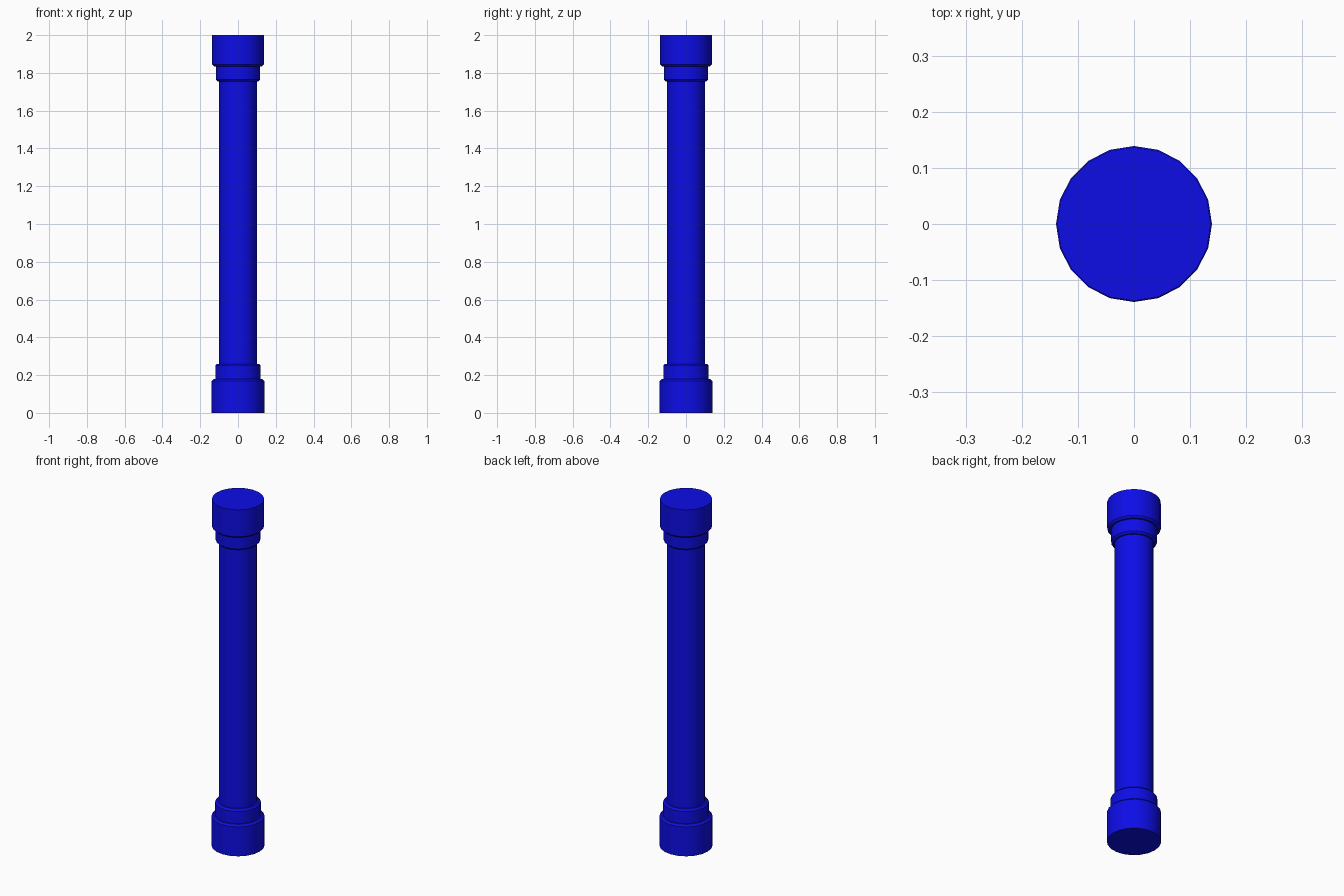
import bpy, bmesh, math

if "Cube" in bpy.data.objects:
    bpy.data.objects.remove(bpy.data.objects["Cube"])

SIDES = 20
blue = bpy.data.materials.new("blue")
blue.diffuse_color = (0.004, 0.004, 0.8, 1)
blue.use_nodes = True
blue.node_tree.nodes["Principled BSDF"].inputs["Base Color"].default_value = blue.diffuse_color


def lathe(name, profile):
    """Turn a list of (radius, z) points round the z axis; radius 0 closes with a flat cap."""
    bm = bmesh.new()
    rings = []
    for r, z in profile:
        if r == 0:
            continue
        rings.append([bm.verts.new((r * math.cos(2 * math.pi * i / SIDES),
                                    r * math.sin(2 * math.pi * i / SIDES), z))
                      for i in range(SIDES)])
    for low, high in zip(rings, rings[1:]):
        for i in range(SIDES):
            j = (i + 1) % SIDES
            bm.faces.new((low[i], low[j], high[j], high[i]))
    if profile[0][0] == 0:
        bm.faces.new(rings[0][::-1])
    if profile[-1][0] == 0:
        bm.faces.new(rings[-1])
    mesh = bpy.data.meshes.new(name)
    bm.to_mesh(mesh)
    bm.free()
    mesh.materials.append(blue)
    obj = bpy.data.objects.new(name, mesh)
    bpy.context.collection.objects.link(obj)
    bpy.ops.object.select_all(action='DESELECT')
    obj.select_set(True)
    bpy.context.view_layer.objects.active = obj
    bpy.ops.object.shade_smooth_by_angle(angle=math.radians(30))
    return obj


SHAFT = 0.1
BEVEL = 0.01


def stepped_end(block_r, block_z, collar_r, collar_z, end_z, s):
    """Half profile from the outer end to the shaft; s = 1 steps upward, -1 downward."""
    b = BEVEL
    return [(0, end_z), (block_r, end_z),
            (block_r, block_z - s * b), (block_r - b, block_z),
            (collar_r, block_z), (collar_r, collar_z - s * b),
            (collar_r - b, collar_z), (SHAFT, collar_z)]


# Wide foot block with a narrower collar
lathe("base", stepped_end(0.139, 0.18, 0.12, 0.26, 0, 1))
# Plain round shaft
lathe("shaft", [(SHAFT, 0.26), (SHAFT, 1.755)])
# Head block and collar, stepping the other way
lathe("capital", stepped_end(0.137, 1.835, 0.117, 1.755, 2, -1)[::-1])
